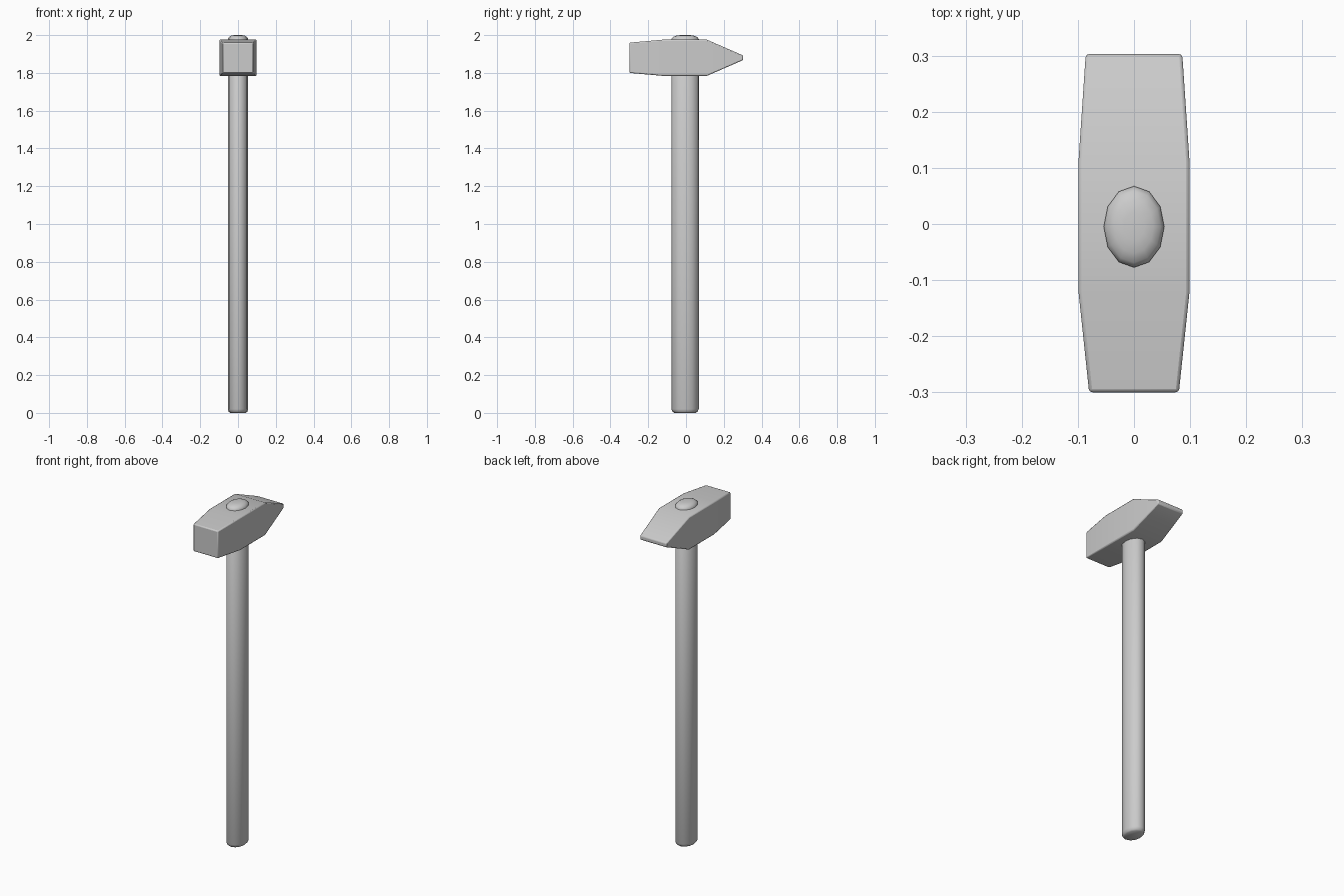
import bpy, bmesh, math

if "Cube" in bpy.data.objects:
    bpy.data.objects.remove(bpy.data.objects["Cube"])


def loft(name, rings, angle):
    """Skin a list of equal-length point rings and cap both ends."""
    bm = bmesh.new()
    loops = [[bm.verts.new(p) for p in ring] for ring in rings]
    n = len(loops[0])
    for a, b in zip(loops, loops[1:]):
        for i in range(n):
            j = (i + 1) % n
            bm.faces.new((a[i], a[j], b[j], b[i]))
    bm.faces.new(loops[0][::-1])
    bm.faces.new(loops[-1])
    bmesh.ops.recalc_face_normals(bm, faces=bm.faces)
    mesh = bpy.data.meshes.new(name)
    bm.to_mesh(mesh)
    bm.free()
    obj = bpy.data.objects.new(name, mesh)
    bpy.context.collection.objects.link(obj)
    bpy.ops.object.select_all(action='DESELECT')
    obj.select_set(True)
    bpy.context.view_layer.objects.active = obj
    bpy.ops.object.shade_smooth_by_angle(angle=math.radians(angle))
    return obj


def oval(z, scale, sides=12):
    return [(0.054 * scale * math.cos(2 * math.pi * i / sides),
             -0.005 + 0.0725 * scale * math.sin(2 * math.pi * i / sides), z)
            for i in range(sides)]


def block(y, half_width, half_height, zc=1.88):
    return [(sx * half_width, y, zc + sz * half_height)
            for sx, sz in ((-1, -1), (1, -1), (1, 1), (-1, 1))]


# Oval wooden handle: softened butt, domed tip above the head
handle_profile = [(0.0, 0.78), (0.006, 0.91), (0.02, 1.0), (1.98, 1.0),
                  (1.99, 0.88), (1.997, 0.65), (2.0, 0.35)]
loft("handle", [oval(z, s) for z, s in handle_profile], 50)

# Hammer head: square striking face in front, wedge peen at the back
head = loft("hammer_head", [
    block(-0.30, 0.08, 0.08),
    block(-0.12, 0.099, 0.096),
    block(0.11, 0.099, 0.096),
    block(0.303, 0.086, 0.012),
], 30)
bevel = head.modifiers.new("edge_chamfer", 'BEVEL')
bevel.width = 0.006
bevel.segments = 2
bevel.limit_method = 'ANGLE'
bevel.angle_limit = math.radians(35)
